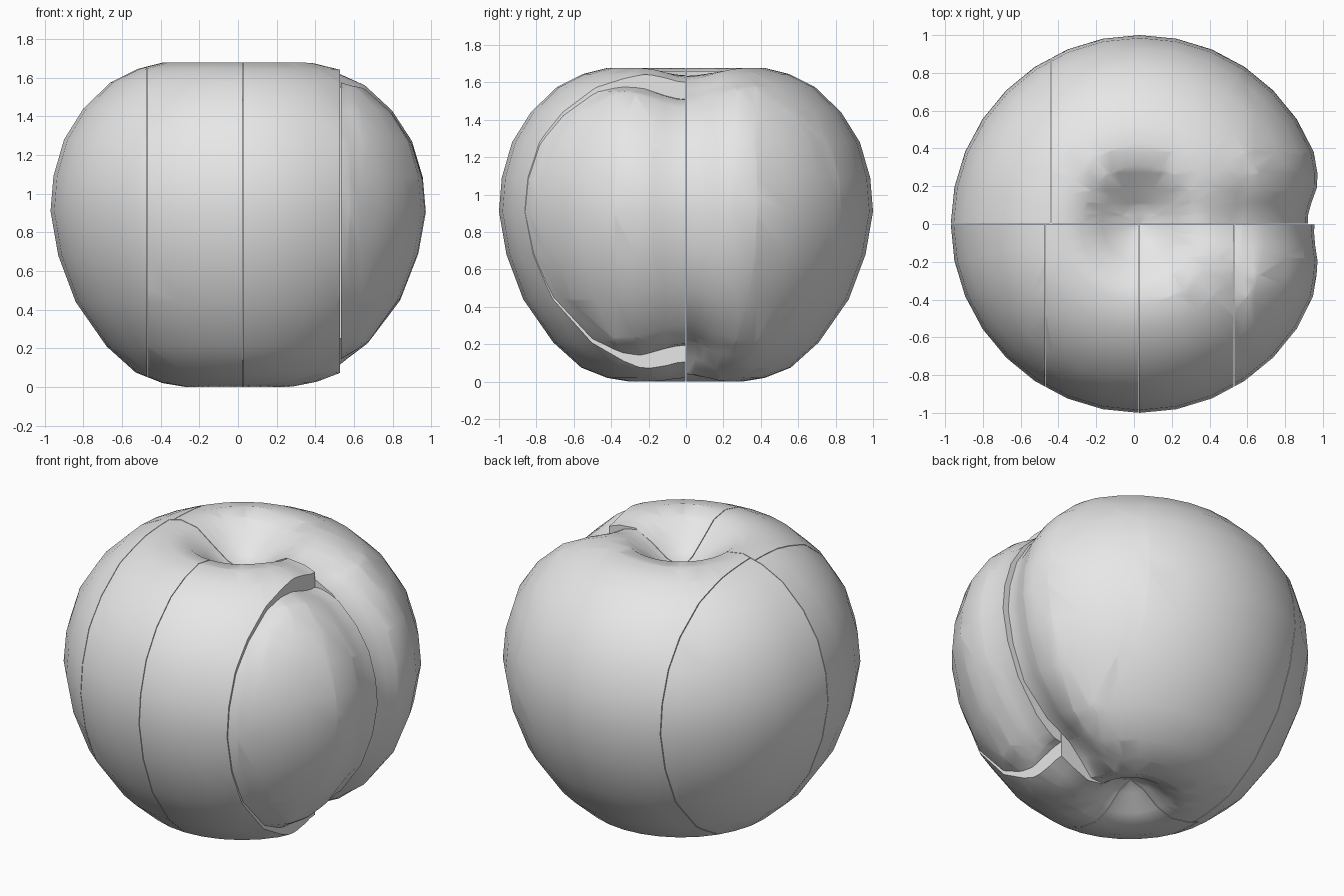
import bpy, bmesh, math
from mathutils import Vector

if "Cube" in bpy.data.objects:
    bpy.data.objects.remove(bpy.data.objects["Cube"], do_unlink=True)

CX, MID, GAP, FAR = 0.03, 0.84, 0.002, 2.0
SEGMENTS = 32

# Half outline of the fruit, from bottom hollow to top hollow (radius, height)
PROFILE = [(0, .14), (.1, .11), (.2, .035), (.3, 0), (.42, .02), (.56, .075),
           (.71, .21), (.87, .44), (.96, .68), (1, .91), (.985, 1.09),
           (.93, 1.28), (.83, 1.44), (.69, 1.575), (.55, 1.645), (.42, 1.678),
           (.31, 1.66), (.2, 1.58), (.1, 1.51), (0, 1.48)]

skin = bpy.data.materials.new("pale_grey")
skin.use_nodes = True
skin.diffuse_color = (.8, .8, .8, 1)
skin.node_tree.nodes["Principled BSDF"].inputs["Base Color"].default_value = (.8, .8, .8, 1)


def ramp(v, a, b):
    t = min(1, max(0, (v - a) / (b - a)))
    return t * t * (3 - 2 * t)


def bump(v, width):
    return math.exp(-(v / width) ** 2)


def whole_fruit():
    bm = bmesh.new()
    verts = [bm.verts.new((CX, r, z)) for r, z in PROFILE]
    edges = [bm.edges.new(pair) for pair in zip(verts, verts[1:])]
    bmesh.ops.spin(bm, geom=verts + edges, cent=(CX, 0, 0), axis=(0, 0, 1),
                   angle=2 * math.pi, steps=SEGMENTS, use_duplicate=False)
    bmesh.ops.remove_doubles(bm, verts=bm.verts, dist=1e-4)
    bmesh.ops.recalc_face_normals(bm, faces=bm.faces)
    return bm


def slice_plane(bm, co, no, clear):
    bmesh.ops.bisect_plane(bm, geom=bm.verts[:] + bm.edges[:] + bm.faces[:],
                           dist=1e-5, plane_co=co, plane_no=no, clear_outer=clear)
    if clear:  # close the cut with a flat face
        rim = [e for e in bm.edges if e.is_boundary]
        bmesh.ops.holes_fill(bm, edges=rim, sides=0)


# Softening of the open edges: amount of shrink at a point of each piece
def soften_back(p):
    return (.11 + .09 * ramp(-p.z, -.4, 0)) * bump(p.y, .2) * ramp(p.x, .2, .6)


def soften_middle(p):
    return .07 * bump(p.y, .14) * ramp(p.x, .2, .53)


def soften_right(p):
    return .15 * bump(p.y, .25) + .03 * bump(p.x - .53, .08)


def make_piece(name, x0, x1, side, soften=None, centre_x=CX):
    bm = whole_fruit()
    slice_plane(bm, (0, side * GAP, 0), (0, -side, 0), True)
    if x0 > -FAR:
        slice_plane(bm, (x0 + GAP, 0, 0), (-1, 0, 0), True)
    if x1 < FAR:
        slice_plane(bm, (x1 - GAP, 0, 0), (1, 0, 0), True)
    if soften:
        for y in (.05, .11, .18, .27, .38):
            slice_plane(bm, (0, side * y, 0), (0, 1, 0), False)
        for x in (.58, .64):
            slice_plane(bm, (x, 0, 0), (1, 0, 0), False)
        centre = Vector((centre_x, 0, MID))
        for v in bm.verts:
            k = 1 - soften(v.co)
            v.co.x = centre.x + (v.co.x - centre.x) * k
            v.co.z = centre.z + (v.co.z - centre.z) * k
    bmesh.ops.recalc_face_normals(bm, faces=bm.faces)
    mesh = bpy.data.meshes.new(name)
    bm.to_mesh(mesh)
    bm.free()
    mesh.materials.append(skin)
    obj = bpy.data.objects.new(name, mesh)
    bpy.context.collection.objects.link(obj)
    return obj


pieces = [
    make_piece("back_side_slice", -FAR, -.44, 1),
    make_piece("back_half", -.44, FAR, 1, soften_back),
    make_piece("front_side_slice", -FAR, -.47, -1),
    make_piece("front_middle_slice_a", -.47, .025, -1),
    make_piece("front_middle_slice_b", .025, .53, -1, soften_middle, .53),
    make_piece("front_end_slice", .53, FAR, -1, soften_right, .53),
]

# Smooth skin, crisp cut edges
bpy.ops.object.select_all(action="DESELECT")
for piece in pieces:
    piece.select_set(True)
bpy.context.view_layer.objects.active = pieces[0]
bpy.ops.object.shade_smooth_by_angle(angle=math.radians(42))
